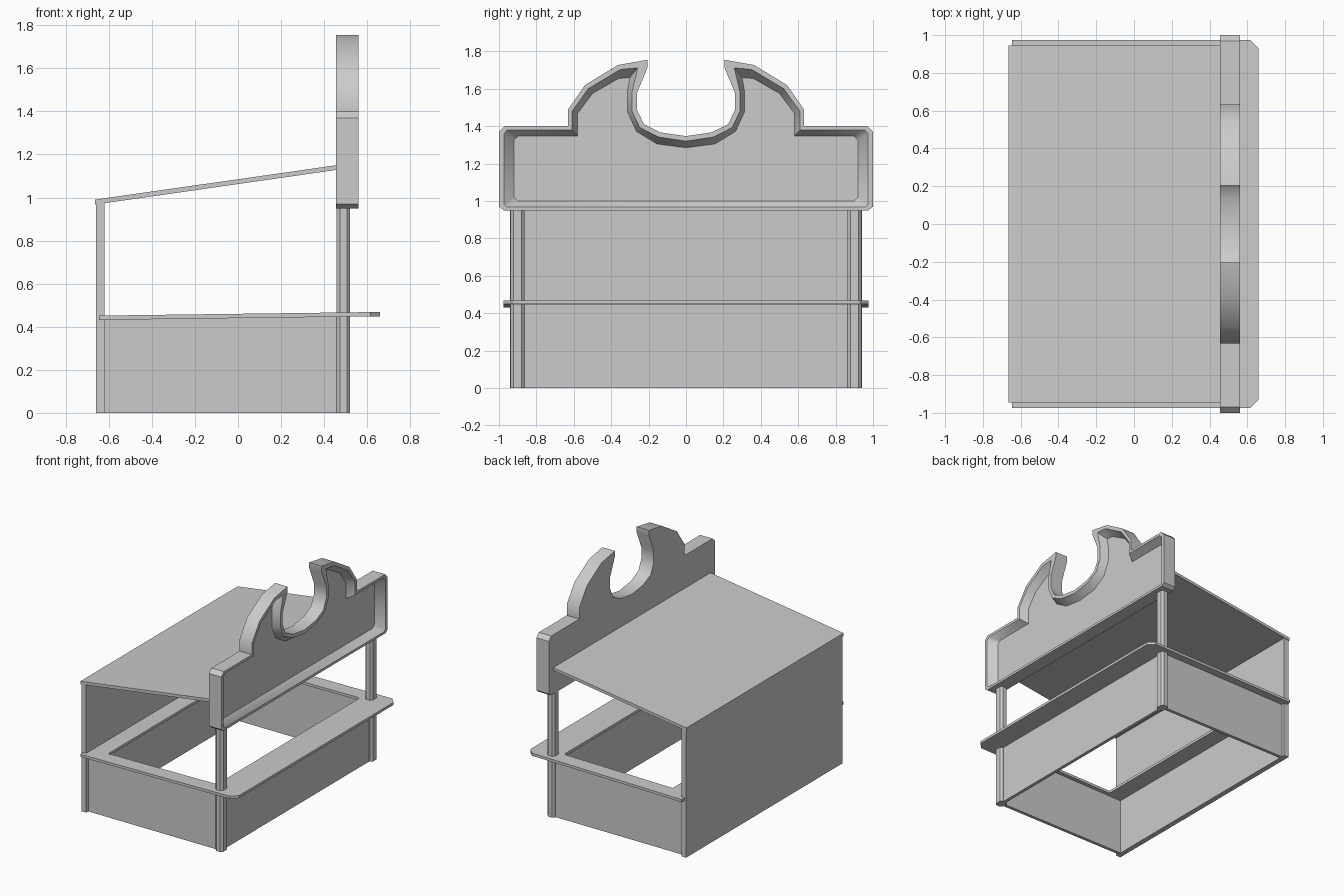
import bpy, bmesh, math

if "Cube" in bpy.data.objects:
    bpy.data.objects.remove(bpy.data.objects["Cube"])


def finish(bm, name):
    bmesh.ops.recalc_face_normals(bm, faces=bm.faces)
    me = bpy.data.meshes.new(name)
    bm.to_mesh(me)
    bm.free()
    ob = bpy.data.objects.new(name, me)
    bpy.context.collection.objects.link(ob)
    return ob


def skin(name, loops, closed=False):
    """Join successive loops with quads; cap the ends or close into a ring."""
    bm = bmesh.new()
    rings = [[bm.verts.new(p) for p in loop] for loop in loops]
    n = len(rings[0])
    pairs = list(zip(rings, rings[1:]))
    if closed:
        pairs.append((rings[-1], rings[0]))
    else:
        bm.faces.new(rings[0])
        bm.faces.new(rings[-1])
    for a, b in pairs:
        for i in range(n):
            j = (i + 1) % n
            bm.faces.new((a[i], a[j], b[j], b[i]))
    return finish(bm, name)


def box(name, x0, x1, y0, y1, z0, z1):
    outline = [(x0, y0), (x1, y0), (x1, y1), (x0, y1)]
    return skin(name, [[(x, y, z) for x, y in outline] for z in (z0, z1)])


# Low walls and full-height back panel
box("back_panel", -0.66, -0.62, -0.94, 0.94, 0, 0.975)
box("front_panel", 0.475, 0.50, -0.89, 0.89, 0, 0.45)
for side, s in (("left", -1), ("right", 1)):
    ys = sorted((s * 0.89, s * 0.915))
    box(side + "_side_panel", -0.63, 0.48, ys[0], ys[1], 0, 0.448)

# Chamfered front posts
for side, s in (("left", -1), ("right", 1)):
    cx, cy, a, b, c = 0.489, s * 0.9, 0.032, 0.037, 0.016
    oct_pts = [(a, b - c), (a - c, b), (c - a, b), (-a, b - c),
               (-a, c - b), (c - a, -b), (a - c, -b), (a, c - b)]
    skin(side + "_post", [[(cx + x, cy + y, z) for x, y in oct_pts] for z in (0, 0.97)])

# Sloping roof
roof = [(-0.665, 0.967), (0.47, 1.13), (0.47, 1.152), (-0.665, 0.99)]
skin("roof", [[(x, y, z) for x, z in roof] for y in (-0.945, 0.945)])

# Gently tilted counter ring with chamfered front corners
outer = [(-0.645, -0.975), (0.615, -0.975), (0.66, -0.93),
         (0.66, 0.93), (0.615, 0.975), (-0.645, 0.975)]
inner = [(-0.49, -0.86), (0.40, -0.86), (0.425, -0.85),
         (0.425, 0.85), (0.40, 0.86), (-0.49, 0.86)]


def tilted(pts, z):
    return [(x, y, z + 0.013 * x) for x, y in pts]


skin("counter", [tilted(outer, 0.440), tilted(outer, 0.460),
                 tilted(inner, 0.460), tilted(inner, 0.440)], closed=True)

# Recessed sign board: half profiles (y, z), last point on the centre line
edge = [(0.975, 0.95), (1, 0.97), (1, 1.37), (0.97, 1.4), (0.632, 1.4),
        (0.632, 1.487), (0.54, 1.62), (0.364, 1.727), (0.205, 1.755), (0.205, 1.715),
        (0.262, 1.578), (0.262, 1.487), (0.225, 1.41), (0.139, 1.367), (0, 1.347)]
rim = [(0.957, 0.968), (0.973, 0.982), (0.973, 1.36), (0.955, 1.38), (0.61, 1.38),
       (0.61, 1.478), (0.523, 1.60), (0.352, 1.703), (0.258, 1.712), (0.262, 1.695),
       (0.288, 1.585), (0.288, 1.48), (0.247, 1.393), (0.147, 1.342), (0, 1.32)]
floor = [(0.9, 1.0), (0.92, 1.02), (0.92, 1.328), (0.895, 1.348), (0.58, 1.348),
         (0.58, 1.468), (0.50, 1.575), (0.36, 1.655), (0.30, 1.66), (0.303, 1.645),
         (0.312, 1.59), (0.312, 1.475), (0.265, 1.372), (0.155, 1.305), (0, 1.285)]


def full(half, x):
    return [(x, y, z) for y, z in half] + [(x, -y, z) for y, z in half[-2::-1]]


sign = skin("sign_board", [full(edge, 0.455), full(edge, 0.56),
                           full(rim, 0.56), full(floor, 0.503)])
bpy.context.view_layer.objects.active = sign
sign.select_set(True)
bpy.ops.object.shade_smooth_by_angle(angle=math.radians(38))
